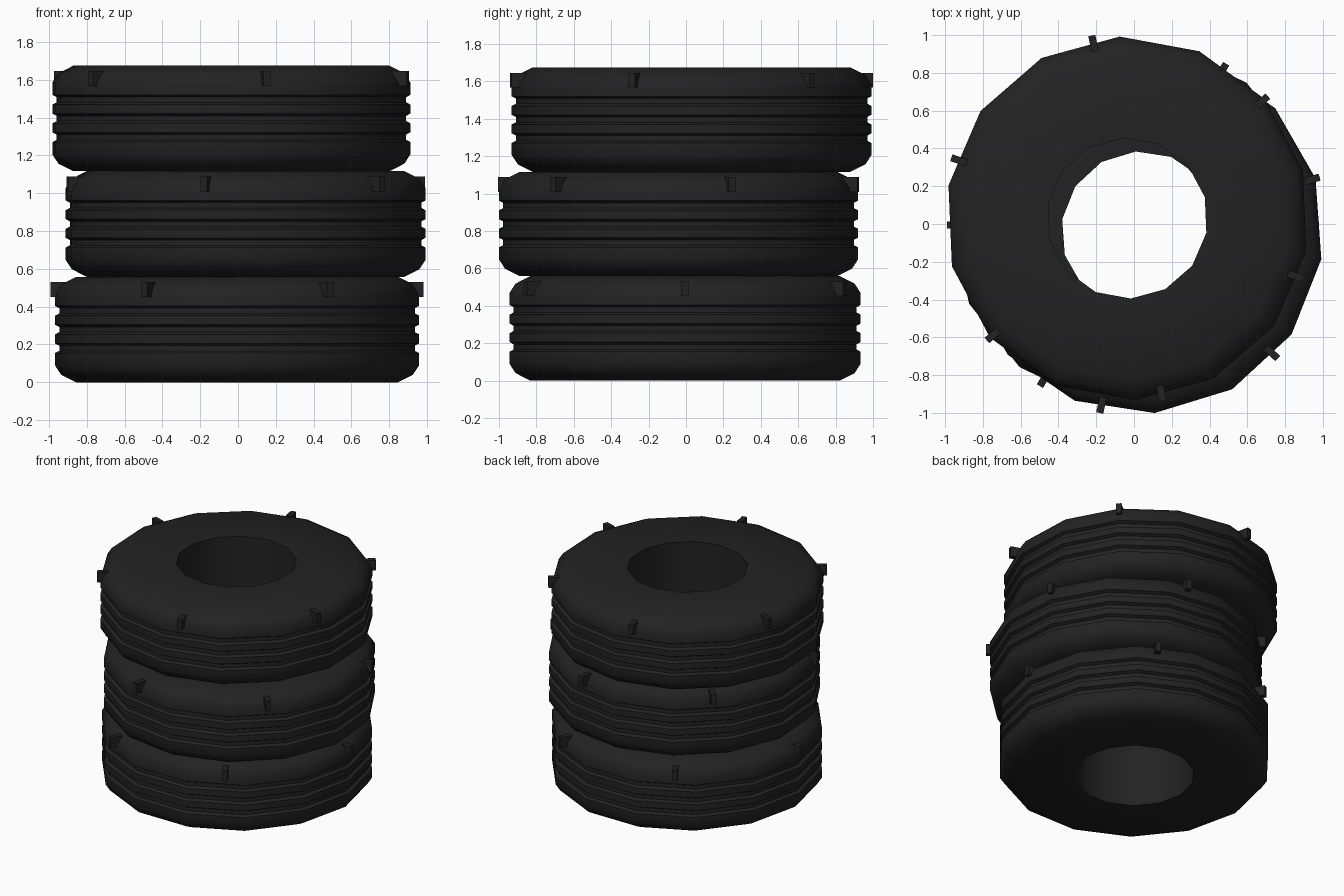
import bpy
import bmesh
from math import cos, sin, pi, radians
from mathutils import Matrix, Vector

cube = bpy.data.objects.get("Cube")
if cube:
    bpy.data.objects.remove(cube)

rubber = bpy.data.materials.new("black_rubber")
rubber.use_nodes = True
colour = (0.016, 0.016, 0.016, 1)
rubber.diffuse_color = colour
bsdf = rubber.node_tree.nodes["Principled BSDF"]
bsdf.inputs["Base Color"].default_value = colour
bsdf.inputs["Roughness"].default_value = 0.9

SIDES = 14
HEIGHT = 0.558
OUTER, GROOVE, HOLE = 0.963, 0.94, 0.425


def finish(name, bm, place, smooth):
    mesh = bpy.data.meshes.new(name)
    bmesh.ops.recalc_face_normals(bm, faces=bm.faces)
    bm.to_mesh(mesh)
    bm.free()
    mesh.materials.append(rubber)
    obj = bpy.data.objects.new(name, mesh)
    bpy.context.collection.objects.link(obj)
    obj.matrix_world = place
    if smooth:
        bpy.ops.object.select_all(action='DESELECT')
        obj.select_set(True)
        bpy.context.view_layer.objects.active = obj
        bpy.ops.object.shade_smooth_by_angle(angle=radians(36))


def tyre_profile():
    # Closed cross-section: hole wall, bevelled shoulders, three tread grooves
    points = [(HOLE, 0), (0.85, 0), (0.93, 0.04), (OUTER, 0.09)]
    for middle in (0.18, HEIGHT / 2, HEIGHT - 0.18):
        points += [(OUTER, middle - 0.026), (GROOVE, middle - 0.014),
                   (GROOVE, middle + 0.014), (OUTER, middle + 0.026)]
    points += [(r, HEIGHT - z) for r, z in reversed(points[:4])]
    return points


def add_tyre(name, place):
    bm = bmesh.new()
    rings = []
    for k in range(SIDES):
        a = 2 * pi * k / SIDES
        rings.append([bm.verts.new((r * cos(a), r * sin(a), z))
                      for r, z in tyre_profile()])
    for k, ring in enumerate(rings):
        other = rings[(k + 1) % SIDES]
        for i in range(len(ring)):
            j = (i + 1) % len(ring)
            bm.faces.new((ring[i], other[i], other[j], ring[j]))
    finish(name, bm, place, True)


def add_lugs(name, place):
    # Six small blocks around the upper shoulder
    bm = bmesh.new()
    for k in range(6):
        spin = Matrix.Rotation(k * pi / 3, 4, 'Z')
        shift = Matrix.Translation((0.943, 0, 0.49))
        size = Matrix.Diagonal((0.085, 0.038, 0.078, 1))
        bmesh.ops.create_cube(bm, size=1, matrix=spin @ shift @ size)
    finish(name, bm, place, False)


# Stack of three tyres, each shifted and turned
stack = [("bottom", (-0.005, -0.005), 0),
         ("middle", (0.04, -0.04), 17),
         ("top", (-0.035, 0.03), 41)]
for level, (label, (x, y), turn) in enumerate(stack):
    place = (Matrix.Translation(Vector((x, y, level * HEIGHT)))
             @ Matrix.Rotation(radians(turn), 4, 'Z'))
    add_tyre(label + "_tyre", place)
    add_lugs(label + "_tyre_lugs", place)
